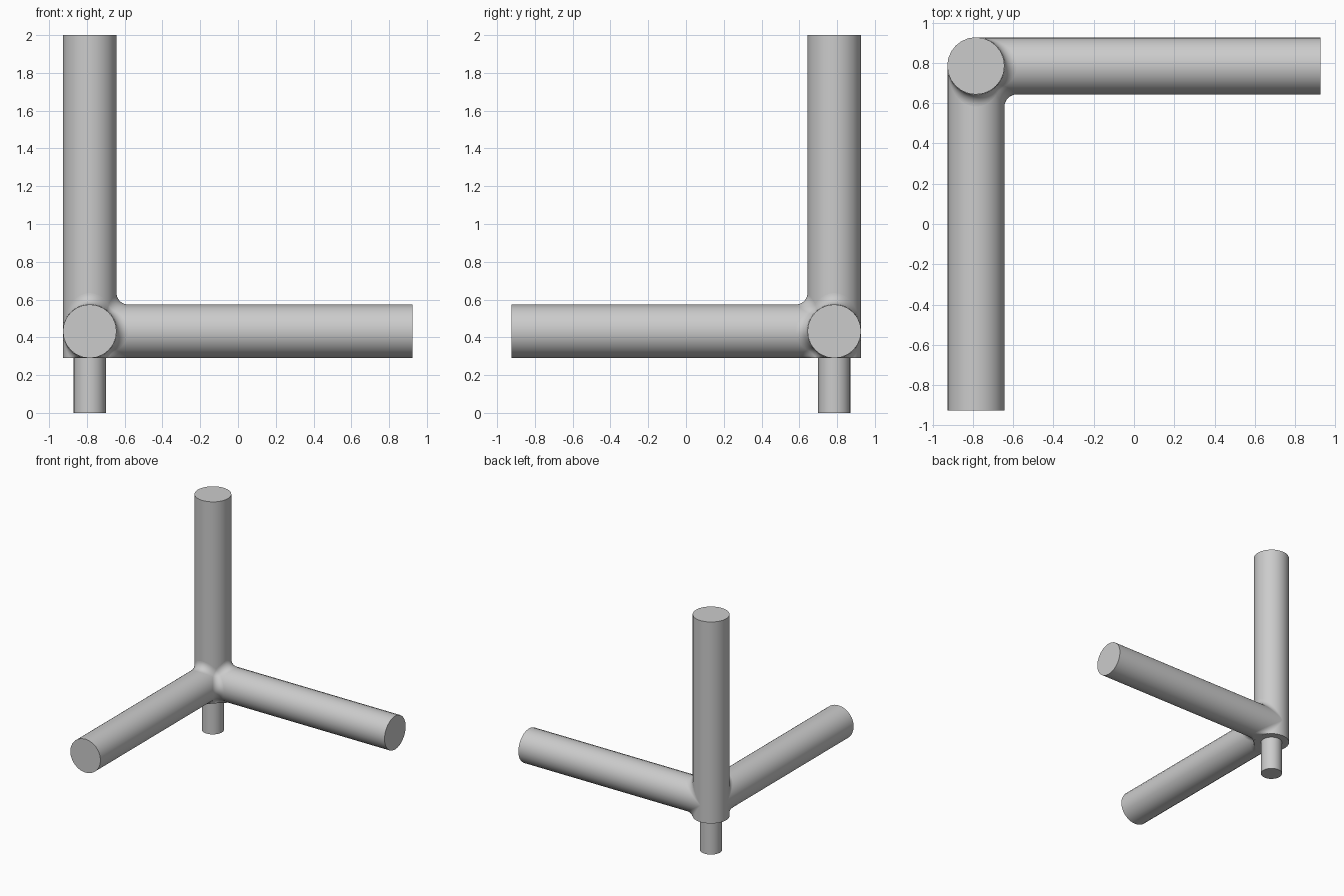
import bpy, bmesh, math
from mathutils import Vector

if "Cube" in bpy.data.objects:
    bpy.data.objects.remove(bpy.data.objects["Cube"])

R, FILLET, END = 0.142, 0.06, 0.925
HUB = Vector((-0.785, 0.785, 0.432))
X, Y, Z = Vector((1, 0, 0)), Vector((0, -1, 0)), Vector((0, 0, 1))

grey = bpy.data.materials.new("plain grey")
grey.use_nodes = True
grey.diffuse_color = (0.6, 0.6, 0.6, 1)
grey.node_tree.nodes["Principled BSDF"].inputs["Base Color"].default_value = grey.diffuse_color


def finish(obj):
    obj.data.materials.append(grey)
    bpy.ops.object.select_all(action="DESELECT")
    obj.select_set(True)
    bpy.context.view_layer.objects.active = obj
    bpy.ops.object.shade_smooth_by_angle(angle=math.radians(40))


def rod(name, start, stop, radius):
    """Round bar between two points."""
    axis = stop - start
    bpy.ops.mesh.primitive_cylinder_add(
        vertices=24, radius=radius, depth=axis.length, location=(start + stop) / 2,
        rotation=axis.to_track_quat("Z", "Y").to_euler())
    obj = bpy.context.object
    obj.name = name
    finish(obj)


def surface(name, rows, outward):
    """Skin between successive rows of points, cut flat at the hub's underside."""
    bm = bmesh.new()
    grid = []
    for row in rows:
        grid.append([bm.verts.new(HUB + Vector((p.x, p.y, max(p.z, -R)))) for p in row])
    for a, b in zip(grid, grid[1:]):
        for i in range(len(a) - 1):
            bm.faces.new((a[i], a[i + 1], b[i + 1], b[i]) if i + 1 < len(b)
                         else (a[i], a[i + 1], b[i]))
            if len(b) < len(a) and i + 1 < len(b):
                bm.faces.ensure_lookup_table()
    bmesh.ops.remove_doubles(bm, verts=bm.verts, dist=0.0002)
    bmesh.ops.dissolve_degenerate(bm, edges=bm.edges, dist=0.0002)
    bm.normal_update()
    bmesh.ops.reverse_faces(bm, faces=[f for f in bm.faces if f.normal.dot(outward) < 0])
    mesh = bpy.data.meshes.new(name)
    bm.to_mesh(mesh)
    bm.free()
    obj = bpy.data.objects.new(name, mesh)
    bpy.context.collection.objects.link(obj)
    finish(obj)


def fillet(name, a, b, c, low, high, steps=24, arc=8):
    """Rolling-ball blend between equal bars along a and b; c is the third axis."""
    rows = []
    for i in range(steps + 1):
        t = math.radians(low + (high - low) * i / steps)
        h, k = math.cos(t), math.sin(t)
        centre = (a * h + b * h + c * k) * (R + FILLET)
        n1, n2 = b * h + c * k, a * h + c * k
        rows.append([centre - n1.lerp(n2, j / arc).normalized() * FILLET
                     for j in range(arc + 1)])
    surface(name, rows, a + b)


def corner(name, a, b, c, n=8):
    """Ball-shaped patch where three blends meet."""
    centre = (a + b + c) * (R + FILLET) / math.sqrt(2)
    p, q, s = a + b, b + c, c + a
    rows = []
    for i in range(n + 1):
        left, right = p.lerp(q, i / n), p.lerp(s, i / n)
        rows.append([centre - left.lerp(right, j / n).normalized() * FILLET
                     for j in range(n + 1)])
    surface(name, rows, a + b + c)


# Bars and the thin peg underneath
rod("upright_post", HUB - Z * R, Vector((HUB.x, HUB.y, 2)), R)
rod("side_arm", HUB, Vector((END, HUB.y, HUB.z)), R)
rod("front_arm", HUB, Vector((HUB.x, -END, HUB.z)), R)
rod("bottom_peg", Vector((HUB.x, HUB.y, 0)), HUB, 0.085)

# Rounded joints between the bars
fillet("arm_joint", X, Y, Z, -45, 45)
for label, up in (("upper", Z), ("lower", -Z)):
    fillet(label + "_side_joint", X, up, Y, -90, 45)
    fillet(label + "_front_joint", Y, up, X, -90, 45)
    corner(label + "_corner_joint", X, Y, up)
